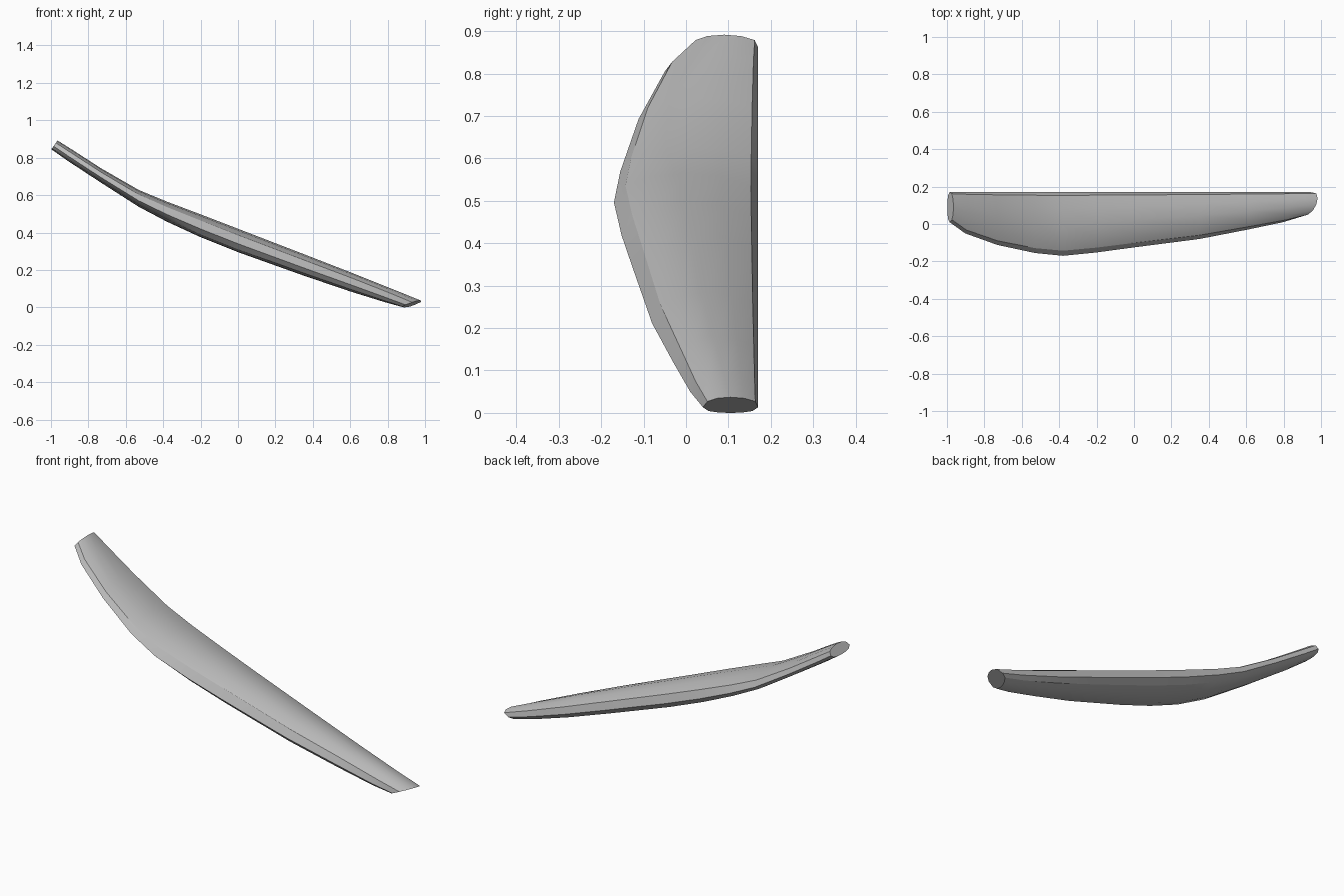
import bpy, bmesh, math

cube = bpy.data.objects.get("Cube")
if cube:
    bpy.data.objects.remove(cube)

grey = bpy.data.materials.new("plain_grey")
grey.use_nodes = True
colour = (0.5, 0.5, 0.5, 1)
grey.diffuse_color = colour
grey.node_tree.nodes["Principled BSDF"].inputs["Base Color"].default_value = colour

# Cross-section: share of the width, share of the height
section = [(0.08, 0.73), (0, 0.36), (0.1, 0.12), (0.3, 0.02), (0.5, 0), (0.7, 0.02),
           (0.9, 0.12), (1, 0.36), (0.95, 0.73), (0.75, 0.93), (0.5, 1), (0.25, 0.93)]

# Stations: x at bottom, x at top, sideways skew, front edge y, bottom z, top z
stations = [(-0.998, -0.965, 0, 0.01, 0.845, 0.892),
            (-0.91, -0.89, 0, -0.05, 0.783, 0.845),
            (-0.73, -0.73, 0, -0.112, 0.665, 0.742),
            (-0.53, -0.53, 0, -0.155, 0.537, 0.627),
            (-0.38, -0.38, 0, -0.17, 0.458, 0.565),
            (-0.2, -0.2, 0, -0.152, 0.375, 0.497),
            (0, 0, 0, -0.125, 0.295, 0.42),
            (0.35, 0.35, 0, -0.08, 0.17, 0.285),
            (0.6, 0.62, 0, -0.03, 0.085, 0.18),
            (0.79, 0.84, 0.02, 0.01, 0.026, 0.092),
            (0.89, 0.975, 0.05, 0.04, 0.0, 0.037)]
back_y = 0.17

# Curved blade, lofted through the stations
bm = bmesh.new()
rings = []
for x0, x1, skew, front, z0, z1 in stations:
    rings.append([bm.verts.new((x0 + (x1 - x0) * h + skew * (u - 0.5),
                                front + (back_y - front) * u,
                                z0 + (z1 - z0) * h)) for u, h in section])
n = len(section)
for a, b in zip(rings, rings[1:]):
    for i in range(n):
        j = (i + 1) % n
        bm.faces.new((a[i], a[j], b[j], b[i]))
bm.faces.new(rings[0])
bm.faces.new(rings[-1])
bmesh.ops.recalc_face_normals(bm, faces=bm.faces)
mesh = bpy.data.meshes.new("curved_blade")
bm.to_mesh(mesh)
bm.free()
mesh.materials.append(grey)
blade = bpy.data.objects.new("curved_blade", mesh)
bpy.context.collection.objects.link(blade)

# Smooth faces, sharp edge lines
bpy.ops.object.select_all(action="DESELECT")
blade.select_set(True)
bpy.context.view_layer.objects.active = blade
bpy.ops.object.shade_smooth_by_angle(angle=math.radians(28))
